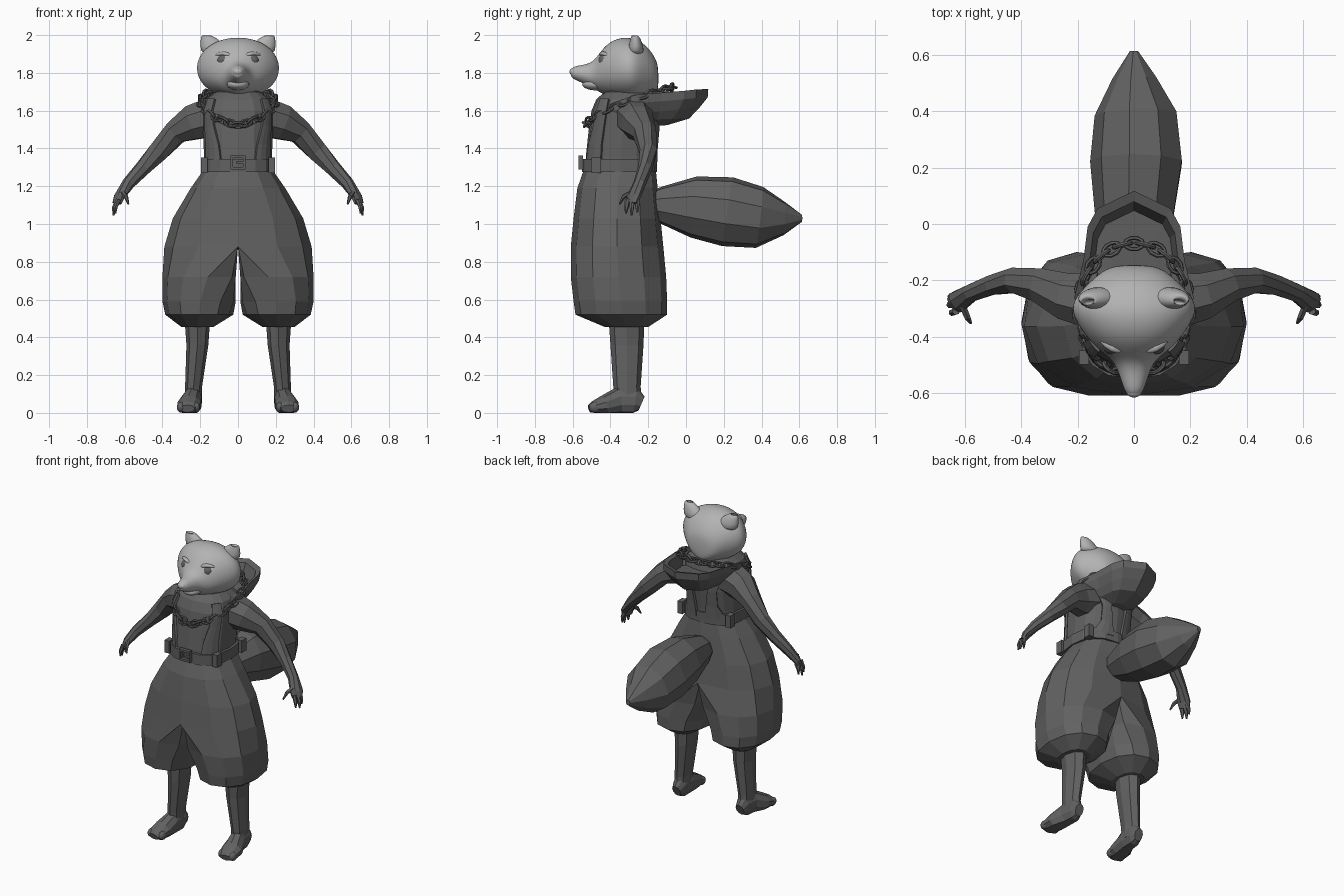
import bpy, bmesh, math
from mathutils import Vector, Matrix

if "Cube" in bpy.data.objects:
    bpy.data.objects.remove(bpy.data.objects["Cube"])


def material(name, g):
    m = bpy.data.materials.new(name)
    m.diffuse_color = (g, g, g, 1)
    m.use_nodes = True
    m.node_tree.nodes["Principled BSDF"].inputs["Base Color"].default_value = m.diffuse_color
    return m


CLOTH, FUR, DARK = material("cloth", 0.12), material("fur", 0.45), material("dark", 0.12)


def finish(bm, name, mat=CLOTH, mirror=False, subsurf=0, smooth=None):
    bmesh.ops.recalc_face_normals(bm, faces=bm.faces)
    me = bpy.data.meshes.new(name)
    bm.to_mesh(me)
    bm.free()
    me.materials.append(mat)
    if smooth:
        me.polygons.foreach_set("use_smooth", [True] * len(me.polygons))
    ob = bpy.data.objects.new(name, me)
    bpy.context.collection.objects.link(ob)
    if mirror:
        ob.modifiers.new("mirror", "MIRROR").use_mirror_merge = False
    if subsurf:
        ob.modifiers.new("subsurf", "SUBSURF").levels = subsurf
        ob.modifiers["subsurf"].render_levels = subsurf
    return ob


def loft(name, rings, bm=None, caps=True, **kw):
    """Skin a list of equal-length closed rings."""
    own = bm is None
    bm = bm or bmesh.new()
    vs = [[bm.verts.new(p) for p in r] for r in rings]
    n = len(vs[0])
    for a, b in zip(vs, vs[1:]):
        for i in range(n):
            bm.faces.new((a[i], a[(i + 1) % n], b[(i + 1) % n], b[i]))
    if caps:
        bm.faces.new(vs[0])
        bm.faces.new(vs[-1])
    return finish(bm, name, **kw) if own else None


def power(v, e):
    return math.copysign(abs(v) ** e, v)


def oval(z, cx, rx, y0, y1, n=10, e=1.0, xmin=-9, turn=0.0):
    pts = []
    for i in range(n):
        a = 2 * math.pi * (i + turn) / n
        pts.append((max(xmin, cx + rx * power(math.cos(a), e)),
                    (y0 + y1) / 2 + (y1 - y0) / 2 * power(math.sin(a), e), z))
    return pts


def tube(pts, n=8, floor=False):
    """Rings along a path of (x, y, z, side radius, upright radius)."""
    P = [Vector(p[:3]) for p in pts]
    rings = []
    for i, p in enumerate(pts):
        d = (P[min(i + 1, len(P) - 1)] - P[max(i - 1, 0)]).normalized()
        u = d.cross(Vector((0, 0, 1))).normalized()
        v = u.cross(d)
        ring = []
        for k in range(n):
            a = 2 * math.pi * (k + 0.5) / n
            q = P[i] + u * p[3] * math.cos(a) + v * p[4] * math.sin(a)
            if floor:
                q.z = max(q.z, 0)
            ring.append(q)
        rings.append(ring)
    return rings


def ball(name, c, r, **kw):
    bm = bmesh.new()
    bmesh.ops.create_uvsphere(bm, u_segments=16, v_segments=10, radius=1,
                              matrix=Matrix.Translation(c) @ Matrix.Diagonal((*r, 1)))
    return finish(bm, name, smooth=True, **kw)


# Baggy trousers: each half starts at the waist and separates below the crotch
pants = [(1.29, 0, .18, -.54, -.16), (1.19, 0, .25, -.575, -.15), (1.03, 0, .345, -.595, -.135),
         (.88, 0, .39, -.61, -.12), (.72, .16, .24, -.61, -.105), (.59, .2, .2, -.595, -.10),
         (.52, .205, .18, -.585, -.10), (.455, .215, .085, -.43, -.20)]
loft("trousers", [oval(z, cx, rx, a, b, 12, .9, 0 if z > .8 else .012) for z, cx, rx, a, b in pants],
     mirror=True)

# Legs and feet
loft("leg", [oval(z, cx, rx, a, b, 8) for z, cx, rx, a, b in
             [(.5, .215, .068, -.41, -.22), (.36, .215, .058, -.4, -.225),
              (.14, .235, .045, -.385, -.24), (.05, .235, .045, -.38, -.235)]], mirror=True)
loft("foot", tube([(.235, -.235, .05, .03, .04), (.235, -.27, .065, .045, .075),
                   (.24, -.35, .065, .05, .075), (.258, -.43, .04, .066, .055),
                   (.265, -.49, .028, .06, .034), (.268, -.512, .022, .04, .02)], 10, True), mirror=True)
for x in (.222, .262, .302):
    ball("toe", (x, -.482, .03), (.022, .032, .028), mat=CLOTH, mirror=True)

# Torso with a short neck
torso = [(1.26, .18, -.535, -.165), (1.36, .18, -.53, -.165), (1.5, .185, -.515, -.15),
         (1.6, .19, -.50, -.15), (1.66, .17, -.475, -.165), (1.70, .12, -.43, -.2),
         (1.78, .10, -.41, -.22)]
loft("torso", [oval(z, 0, rx, a, b, 16, .8) for z, rx, a, b in torso])


def on_torso(x, z, back):
    for a, b in zip(torso, torso[1:]):
        if a[0] <= z <= b[0]:
            t = (z - a[0]) / (b[0] - a[0])
            _, rx, y0, y1 = [p + (q - p) * t for p, q in zip(a, b)]
            r = (y1 - y0) / 2 * max(0, 1 - (x / rx) ** 2.5) ** .4
            return (x, (y0 + y1) / 2 + (r + .004) * (1 if back else -1), z)


# Vest panels lying on the chest and back
def panel(name, rows, back):
    bm = bmesh.new()
    vs = [[bm.verts.new(on_torso(lo + (hi - lo) * k / 3, z, back)) for k in range(4)] for z, lo, hi in rows]
    for a, b in zip(vs, vs[1:]):
        for k in range(3):
            bm.faces.new((a[k], a[k + 1], b[k + 1], b[k]))
    ob = finish(bm, name, mirror=True)
    s = ob.modifiers.new("solid", "SOLIDIFY")
    s.thickness, s.offset = .018, 0


panel("vest_front", [(1.31, .085, .165), (1.42, .10, .165), (1.52, .125, .17), (1.6, .135, .175),
                     (1.66, .12, .155)], False)
panel("vest_back", [(1.31, .03, .15), (1.4, .04, .11), (1.5, .055, .11), (1.6, .06, .14)], True)

# Belt, buckle frame with prong, belt loops
loft("belt", [oval(z, 0, .195 + o, -.548 - o, -.155 + o, 16, .8) for z, o in
              [(1.275, -.02), (1.275, .002), (1.345, .002), (1.345, -.02)]], caps=False)


def boxes(name, items, **kw):
    bm = bmesh.new()
    for c, s in items:
        bmesh.ops.create_cube(bm, size=1, matrix=Matrix.Translation(c) @ Matrix.Diagonal((*s, 1)))
    finish(bm, name, **kw)


boxes("buckle", [((s * .033, -.557, 1.325), (.014, .024, .075)) for s in (-1, 1)] +
      [((0, -.557, z), (.08, .024, .014)) for z in (1.295, 1.356)] + [((.012, -.557, 1.325), (.045, .02, .012))])
boxes("belt_loop", [((.178, -.475, 1.312), (.035, .05, .082)), ((.178, -.215, 1.312), (.035, .05, .082))],
      mirror=True)

# Arms with tapering sleeves, hands and fingers
loft("arm", tube([(.13, -.275, 1.57, .11, .11), (.235, -.26, 1.537, .09, .10), (.33, -.22, 1.485, .065, .067),
                  (.42, -.2, 1.385, .048, .058), (.5, -.215, 1.3, .038, .043), (.58, -.245, 1.215, .033, .034),
                  (.628, -.277, 1.145, .042, .024), (.64, -.287, 1.11, .034, .016)]), mirror=True)
bm = bmesh.new()
for a, m, b in [((.635, -.26, 1.13), (.652, -.258, 1.095), (.654, -.258, 1.06)),
                ((.637, -.285, 1.125), (.656, -.287, 1.085), (.659, -.288, 1.045)),
                ((.633, -.31, 1.13), (.648, -.315, 1.09), (.65, -.318, 1.055)),
                ((.61, -.29, 1.165), (.593, -.33, 1.145), (.58, -.352, 1.105))]:
    loft("", tube([(*a, .014, .014), (*m, .012, .012), (*b, .005, .005)], 6), bm=bm)
finish(bm, "fingers", mirror=True)

# Hood hanging open behind the neck
half = [(.13, -.46, 1.60), (.19, -.38, 1.645), (.212, -.26, 1.685), (.18, -.13, 1.695),
        (.165, -.01, 1.705), (.13, .055, 1.712), (0, .118, 1.715)]
rim = half + [(-x, y, z) for x, y, z in half[-2::-1]]


def hood_ring(s, drop, cy=-.2, flat=None):
    return [(x * s, cy + (y - cy) * s, (z - drop) if flat is None else flat + (z - 1.6) * .2) for x, y, z in rim]


loft("hood", [hood_ring(.45, 0, -.2, 1.60), hood_ring(.78, .085), hood_ring(.88, .012), hood_ring(1, 0),
              hood_ring(.99, .045), hood_ring(.85, .10), hood_ring(.68, 0, -.2, 1.535),
              hood_ring(.35, 0, -.22, 1.50)])

# Chain of alternating links on a tilted loop
def chain_point(t):
    f = (1 - math.cos(t)) / 2
    return Vector((.195 * math.sin(t), -.53 + .46 * f, 1.525 + .2 * f ** .7))


bm = bmesh.new()
LINKS = 30
for i in range(LINKS):
    t = 2 * math.pi * i / LINKS
    c = chain_point(t)
    d = (chain_point(t + .05) - chain_point(t - .05)).normalized()
    out = (c - Vector((0, -.3, 1.55))).normalized()
    w = d.cross(out).normalized()
    o = w.cross(d)
    roll = .75 if i % 2 else -.75
    side, nrm = w * math.cos(roll) + o * math.sin(roll), o * math.cos(roll) - w * math.sin(roll)
    rings = []
    for k in range(10):
        a = 2 * math.pi * k / 10
        r = d * math.cos(a) * .033 + side * math.sin(a) * .021
        rings.append([c + r + r.normalized() * .008 * math.cos(b) + nrm * .008 * math.sin(b)
                      for b in (0, math.pi / 3, 2 * math.pi / 3, math.pi, -2 * math.pi / 3, -math.pi / 3)])
    loft("", rings + rings[:1], bm=bm, caps=False)
bmesh.ops.remove_doubles(bm, verts=bm.verts, dist=1e-5)
finish(bm, "chain")

# Bushy tail
loft("tail", tube([(0, -.2, 1.1, .07, .07), (.0, -.13, 1.1, .10, .10), (.005, .04, 1.09, .145, .165),
                   (.012, .22, 1.065, .168, .187), (.01, .39, 1.035, .15, .165),
                   (.003, .52, 1.03, .08, .09), (0, .615, 1.03, .015, .018)], 9))

# Head: rings from nose to nape as (y, half width, top, widest height, bottom)
head = [(-.612, .022, 1.822, 1.80, 1.778), (-.585, .038, 1.838, 1.80, 1.762), (-.53, .055, 1.845, 1.79, 1.737),
        (-.485, .075, 1.865, 1.785, 1.715), (-.45, .125, 1.92, 1.80, 1.69), (-.40, .175, 1.972, 1.815, 1.672),
        (-.33, .222, 1.995, 1.82, 1.655), (-.275, .228, 1.985, 1.82, 1.65), (-.215, .17, 1.955, 1.82, 1.66),
        (-.165, .115, 1.89, 1.80, 1.68), (-.145, .06, 1.83, 1.77, 1.71)]
rings = []
for y, w, zt, zm, zb in head:
    ring = []
    for k in range(16):
        a = 2 * math.pi * k / 16
        c, s = math.cos(a), math.sin(a)
        e = .95 if s >= 0 else 1.25
        ring.append((w * power(c, e), y, zm + (zt - zm if s > 0 else zm - zb) * power(s, .95)))
    rings.append(ring)
loft("head", rings, mat=FUR, subsurf=2, smooth=True)
ball("jaw", (0, -.475, 1.74), (.06, .075, .033), mat=FUR)
ball("nose", (0, -.597, 1.806), (.027, .02, .02), mat=FUR)
ball("eye", (.077, -.43, 1.865), (.036, .034, .034), mat=DARK, mirror=True)
loft("brow", tube([(.03, -.45, 1.885, .012, .01), (.075, -.447, 1.91, .018, .013),
                   (.125, -.405, 1.89, .012, .01)]), mat=FUR, mirror=True, subsurf=1, smooth=True)

# Cupped ears: outer shell, rounded lip, then back down inside
ears = [(.115, -.265, 1.89, .085, .05), (.132, -.265, 1.945, .072, .04), (.155, -.268, 1.985, .045, .028),
        (.172, -.27, 2.003, .02, .014), (.155, -.285, 1.985, .03, .012), (.135, -.28, 1.95, .045, .015)]
loft("ear", [oval(z, x, rx, y - ry, y + ry, 10) for x, y, z, rx, ry in ears],
     mat=FUR, mirror=True, subsurf=1, smooth=True)
